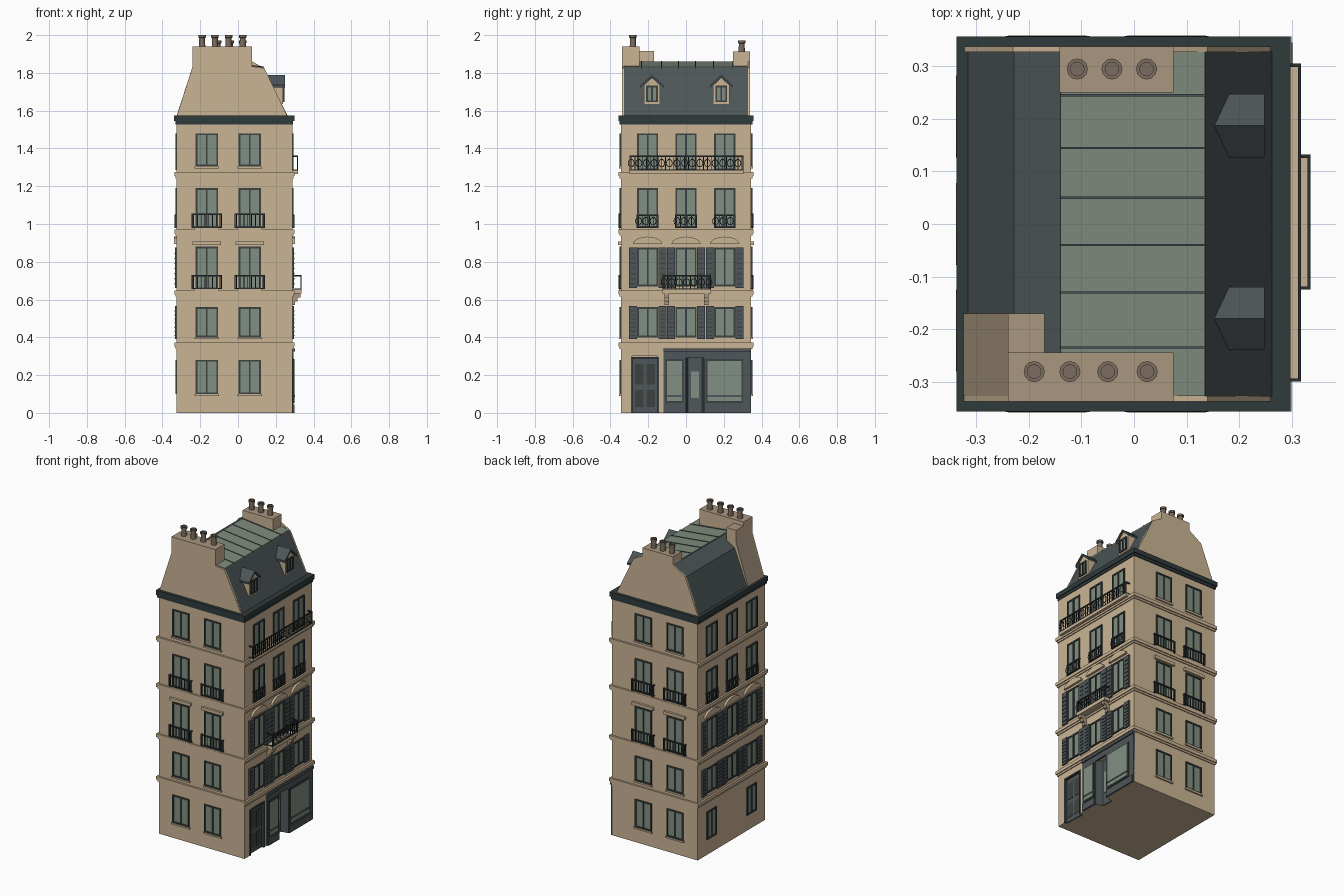
import bpy, bmesh, math

if "Cube" in bpy.data.objects:
    bpy.data.objects.remove(bpy.data.objects["Cube"])

# Wall planes of the building
X0, X1, Y0, Y1 = -0.325, 0.288, -0.345, 0.345

COLORS = {
    "stone": (0.60, 0.46, 0.30), "chimney_cap": (0.40, 0.31, 0.215),
    "clay": (0.20, 0.15, 0.115), "zinc_green": (0.21, 0.26, 0.205),
    "slate": (0.072, 0.090, 0.096), "cornice_dark": (0.030, 0.044, 0.046),
    "glass": (0.22, 0.28, 0.225), "shutter_grey": (0.078, 0.094, 0.100),
    "iron": (0.022, 0.028, 0.028), "frame_dark": (0.045, 0.055, 0.053),
}
MATS = {}
for n, c in COLORS.items():
    MATS[n] = bpy.data.materials.new(n)
    MATS[n].diffuse_color = (*c, 1)

# (u, z, d) -> world; d points out of each wall
SIDES = {
    "right": lambda u, z, d: (X1 + d, u, z), "left": lambda u, z, d: (X0 - d, u, z),
    "front": lambda u, z, d: (u, Y0 - d, z), "back": lambda u, z, d: (u, Y1 + d, z),
    "along_y": lambda u, z, d: (u, d, z), "plan": lambda u, v, d: (u, v, d),
}
PARTS = {}


def part(name, mat):
    return PARTS.setdefault(name, (bmesh.new(), mat))[0]


def prism(name, mat, side, pts, d0, d1):
    bm, f = part(name, mat), SIDES[side]
    a = [bm.verts.new(f(u, z, d0)) for u, z in pts]
    b = [bm.verts.new(f(u, z, d1)) for u, z in pts]
    n = len(pts)
    faces = [bm.faces.new(a), bm.faces.new(b[::-1])]
    faces += [bm.faces.new((a[i], b[i], b[(i + 1) % n], a[(i + 1) % n])) for i in range(n)]
    bmesh.ops.recalc_face_normals(bm, faces=faces)


def box(name, mat, side, u0, u1, z0, z1, d0, d1):
    prism(name, mat, side, [(u0, z0), (u1, z0), (u1, z1), (u0, z1)], d0, d1)


def window(side, u, w, z0, z1, d=0.0):
    a, b, t = u - w / 2, u + w / 2, 0.009
    n = side + "_window"
    box(n + "_glass", "glass", side, a + t, b - t, z0 + t, z1 - t, d - 0.01, d + 0.002)
    for s, e in ((a, a + t), (b - t, b), (u - 0.004, u + 0.004)):
        box(n + "_frames", "frame_dark", side, s, e, z0, z1, d - 0.01, d + 0.007)
    for s, e in ((z0, z0 + t), (z1 - t, z1)):
        box(n + "_frames", "frame_dark", side, a, b, s, e, d - 0.01, d + 0.007)


def ring(name, side, u, z, d, r):
    bm, f = part(name, "iron"), SIDES[side]
    loops = [[bm.verts.new(f(u + k * math.cos(i * math.pi / 5), z + 1.25 * k * math.sin(i * math.pi / 5), d))
              for i in range(10)] for k in (r, r - 0.004)]
    for i in range(10):
        j = (i + 1) % 10
        bm.faces.new((loops[0][i], loops[0][j], loops[1][j], loops[1][i]))


def railing(side, u0, u1, z0, z1, d, rings=False):
    n = side + "_railing"
    for s, e in ((z0, z0 + 0.006), (z1 - 0.008, z1)):
        box(n, "iron", side, u0, u1, s, e, d - 0.006, d)
        for a in (u0, u1 - 0.006):
            box(n, "iron", side, a, a + 0.006, s, e, 0, d)
    for a in (u0, u1 - 0.006):
        box(n, "iron", side, a, a + 0.006, z0, z1, d - 0.006, d)
    count = round((u1 - u0) / 0.02)
    step = (u1 - u0) / count
    for i in range(count):
        c = u0 + step * (i + 0.5)
        box(n, "iron", side, c - 0.002, c + 0.002, z0, z1, d - 0.005, d - 0.001)
        if rings and i % 2 == 0:
            ring(n, side, c, (z0 + z1) / 2, d, 0.018)


def shutters(side, u, w, z0, z1):
    for s in (-1, 1):
        a, b = sorted((u + s * (w / 2 + 0.001), u + s * (w / 2 + 0.044)))
        box(side + "_shutters", "shutter_grey", side, a, b, z0, z1, 0, 0.009)
        for k in range(7):
            z = z0 + (z1 - z0) * (k + 0.7) / 8
            box(side + "_shutter_slats", "frame_dark", side, a + 0.008, b - 0.008, z, z + 0.006, 0, 0.012)


# Main body, and a ground floor with recessed house door and shop entrance
box("body", "stone", "plan", X0, X1, Y0, Y1, 0.3, 1.54)
plan = [(X0, Y0), (X1, Y0), (X1, -0.285), (X1 - 0.02, -0.285), (X1 - 0.02, -0.15), (X1, -0.15),
        (X1, -0.12), (X1, 0.0), (X1 - 0.05, 0.01), (X1 - 0.05, 0.085), (X1, 0.095), (X1, Y1), (X0, Y1)]
prism("ground_floor", "stone", "plan", plan, 0, 0.3)

# House door
box("house_door", "shutter_grey", "right", -0.283, -0.152, 0.0, 0.288, -0.03, -0.012)
for z0, z1 in ((0.03, 0.12), (0.15, 0.26)):
    for a in (-0.27, -0.21):
        box("door_panels", "frame_dark", "right", a, a + 0.045, z0, z1, -0.013, -0.010)
for a, b, z0, z1 in ((-0.292, -0.283, 0, 0.297), (-0.152, -0.143, 0, 0.297), (-0.292, -0.143, 0.288, 0.297)):
    box("door_surround", "frame_dark", "right", a, b, z0, z1, -0.02, 0.004)

# Shopfront cladding, glazing and entrance
for a, b, z0, z1 in ((-0.12, 0.0, 0, 0.3), (0.095, Y1, 0, 0.3), (-0.12, Y1, 0.29, 0.342)):
    box("shopfront", "shutter_grey", "right", a, b, z0, z1, -0.005, 0.006)
box("shopfront", "shutter_grey", "right", -0.12, Y1, 0.325, 0.342, 0, 0.014)
for a, b in ((-0.115, -0.005), (0.1, 0.34)):
    box("shopfront_plinth", "shutter_grey", "right", a, b, 0, 0.045, 0, 0.012)
for a, b in ((-0.1, -0.02), (0.115, 0.295)):
    box("shop_window_surround", "frame_dark", "right", a - 0.008, b + 0.008, 0.052, 0.285, 0, 0.010)
    box("shop_window_glass", "glass", "right", a, b, 0.062, 0.275, 0, 0.012)
    box("shop_window_sill", "shutter_grey", "right", a - 0.008, b + 0.008, 0.085, 0.095, 0, 0.015)
box("shop_door", "shutter_grey", "right", 0.01, 0.085, 0, 0.3, -0.055, -0.042)
box("shop_door_glass", "glass", "right", 0.026, 0.07, 0.08, 0.22, -0.05, -0.038)

# Stone bands between the floors
for z0, z1 in ((0.345, 0.372), (0.622, 0.648), (0.945, 0.972), (1.247, 1.275)):
    e = 0.012
    box("floor_bands", "stone", "plan", X0 - e, X1 + e, Y0 - e, Y1 + e, z0 + 0.006, z1)
    box("floor_bands", "stone", "plan", X0 - 0.006, X1 + 0.006, Y0 - 0.006, Y1 + 0.006, z0 - 0.006, z0 + 0.006)

# Narrow end walls: two columns of windows
for side in ("front", "back"):
    for u in (-0.165, 0.062):
        for z0, z1 in ((0.1, 0.28), (0.40, 0.56), (0.655, 0.88), (0.98, 1.19), (1.305, 1.48)):
            window(side, u, 0.118, z0, z1)
            box(side + "_sills", "stone", side, u - 0.065, u + 0.065, z0 - 0.01, z0, 0, 0.010)
        box(side + "_lintels", "stone", side, u - 0.075, u + 0.075, 0.888, 0.908, 0, 0.014)
        for z in (0.655, 0.98):
            railing(side, u - 0.08, u + 0.08, z, z + 0.075, 0.013)

# Long facades: three columns with shutters and arched heads
for side in ("right", "left"):
    for u in (-0.203, 0.0, 0.205):
        for z0, z1 in ((0.40, 0.56), (0.67, 0.875), (0.98, 1.19), (1.285, 1.48)):
            window(side, u, 0.112, z0, z1)
        shutters(side, u, 0.112, 0.392, 0.565)
        shutters(side, u, 0.112, 0.662, 0.875)
        arch = [(u + 0.078 * math.cos(t), 0.893 + 0.04 * math.sin(t))
                for t in [i * math.pi / 8 for i in range(9)]]
        prism(side + "_arched_heads", "stone", side, arch, 0, 0.014)
        railing(side, u - 0.058, u + 0.058, 0.98, 1.05, 0.011, True)
        if side == "left" and u:
            window(side, u, 0.1, 0.1, 0.28)

# Street balconies
box("long_balcony_slab", "stone", "right", -0.3, 0.305, 1.265, 1.282, 0, 0.03)
railing("right", -0.3, 0.305, 1.282, 1.362, 0.03, True)
box("centre_balcony_slab", "stone", "right", -0.125, 0.132, 0.632, 0.652, 0, 0.048)
railing("right", -0.125, 0.132, 0.652, 0.73, 0.048, True)
for a in (-0.115, 0.095):
    for k in range(3):
        box("balcony_brackets", "chimney_cap", "right", a, a + 0.025, 0.57 + 0.021 * k, 0.591 + 0.021 * k, 0, 0.014 * (k + 1))

# Dark roof cornice
box("cornice", "cornice_dark", "plan", X0 - 0.007, X1 + 0.004, Y0 - 0.006, Y1 + 0.006, 1.528, 1.545)
box("cornice", "cornice_dark", "plan", -0.338, 0.298, -0.357, 0.357, 1.545, 1.575)

# Mansard roof: slate slopes with a zinc top
prism("mansard_roof", "slate", "along_y",
      [(-0.318, 1.57), (0.265, 1.57), (0.135, 1.825), (-0.14, 1.855), (-0.228, 1.80)], -0.328, 0.328)
prism("roof_top", "zinc_green", "along_y",
      [(-0.14, 1.85), (0.135, 1.82), (0.135, 1.831), (-0.14, 1.861)], -0.327, 0.327)
for y in (-0.235, -0.13, -0.04, 0.05, 0.145, 0.245):
    prism("roof_seams", "slate", "along_y",
          [(-0.14, 1.85), (0.135, 1.82), (0.137, 1.834), (-0.14, 1.864)], y - 0.002, y + 0.002)

# Gable walls and chimney stacks
prism("front_gable", "stone", "along_y",
      [(-0.325, 1.57), (0.262, 1.57), (0.14, 1.825), (0.075, 1.835), (-0.24, 1.835)], -0.338, -0.327)
prism("back_gable", "stone", "along_y",
      [(-0.325, 1.57), (0.262, 1.57), (0.14, 1.825), (0.075, 1.86), (-0.14, 1.862), (-0.23, 1.805)], 0.327, 0.338)
prism("gable_shoulder", "stone", "along_y",
      [(-0.325, 1.573), (-0.2, 1.573), (-0.2, 1.835), (-0.24, 1.835)], -0.327, -0.17)
box("front_chimney", "stone", "plan", -0.24, 0.075, -0.338, -0.245, 1.7, 1.94)
box("small_chimney", "stone", "plan", -0.24, -0.17, -0.245, -0.17, 1.7, 1.915)
box("back_chimney", "stone", "plan", -0.142, 0.075, 0.25, 0.338, 1.7, 1.912)


def pot(x, y, z, h):
    bm = part("chimney_pots", "clay")
    prof = [(0.017, 0), (0.015, h * 0.75), (0.02, h * 0.78), (0.02, h), (0.013, h), (0.013, h * 0.8)]
    rows = [[bm.verts.new((x + r * math.cos(i * math.pi / 6), y + r * math.sin(i * math.pi / 6), z + k))
             for i in range(12)] for r, k in prof]
    for a, b in zip(rows, rows[1:]):
        for i in range(12):
            bm.faces.new((a[i], a[(i + 1) % 12], b[(i + 1) % 12], b[i]))
    bm.faces.new(rows[-1])


for x in (-0.19, -0.122, -0.05, 0.025):
    pot(x, -0.281, 1.939, 0.061)
for x in (-0.108, -0.042, 0.024):
    pot(x, 0.295, 1.911, 0.06)

# Dormers on the street slope
for y in (-0.18, 0.187):
    prism("dormer_body", "stone", "right",
          [(y - 0.043, 1.635), (y + 0.043, 1.635), (y + 0.043, 1.735), (y, 1.775), (y - 0.043, 1.735)], -0.12, -0.05)
    window("right", y, 0.062, 1.645, 1.732, -0.05)
    prism("dormer_roof", "slate", "right",
          [(y - 0.06, 1.722), (y, 1.778), (y + 0.06, 1.722), (y + 0.06, 1.735), (y, 1.79), (y - 0.06, 1.735)], -0.135, -0.04)

# Turn the collected parts into objects
for name, (bm, mat) in PARTS.items():
    me = bpy.data.meshes.new(name)
    bm.normal_update()
    me.materials.append(MATS[mat])
    if "chimney" in name and mat == "stone" or name == "gable_shoulder":
        me.materials.append(MATS["chimney_cap"])
        for f in bm.faces:
            f.material_index = int(f.normal.z > 0.2)
    if name == "ground_floor":
        me.materials.append(MATS["shutter_grey"])
        for f in bm.faces:
            c = f.calc_center_median()
            f.material_index = int(c.x > 0.2 and c.y > -0.12 and abs(f.normal.z) < 0.5 and f.normal.y < 0.999)
    bm.to_mesh(me)
    bm.free()
    ob = bpy.data.objects.new(name, me)
    bpy.context.collection.objects.link(ob)
    if name == "chimney_pots":
        bpy.context.view_layer.objects.active = ob
        ob.select_set(True)
        bpy.ops.object.shade_smooth_by_angle()

for m in bpy.data.materials:
    if m.users and not m.is_grease_pencil:
        m.use_nodes = True
        m.node_tree.nodes["Principled BSDF"].inputs["Base Color"].default_value = m.diffuse_color
